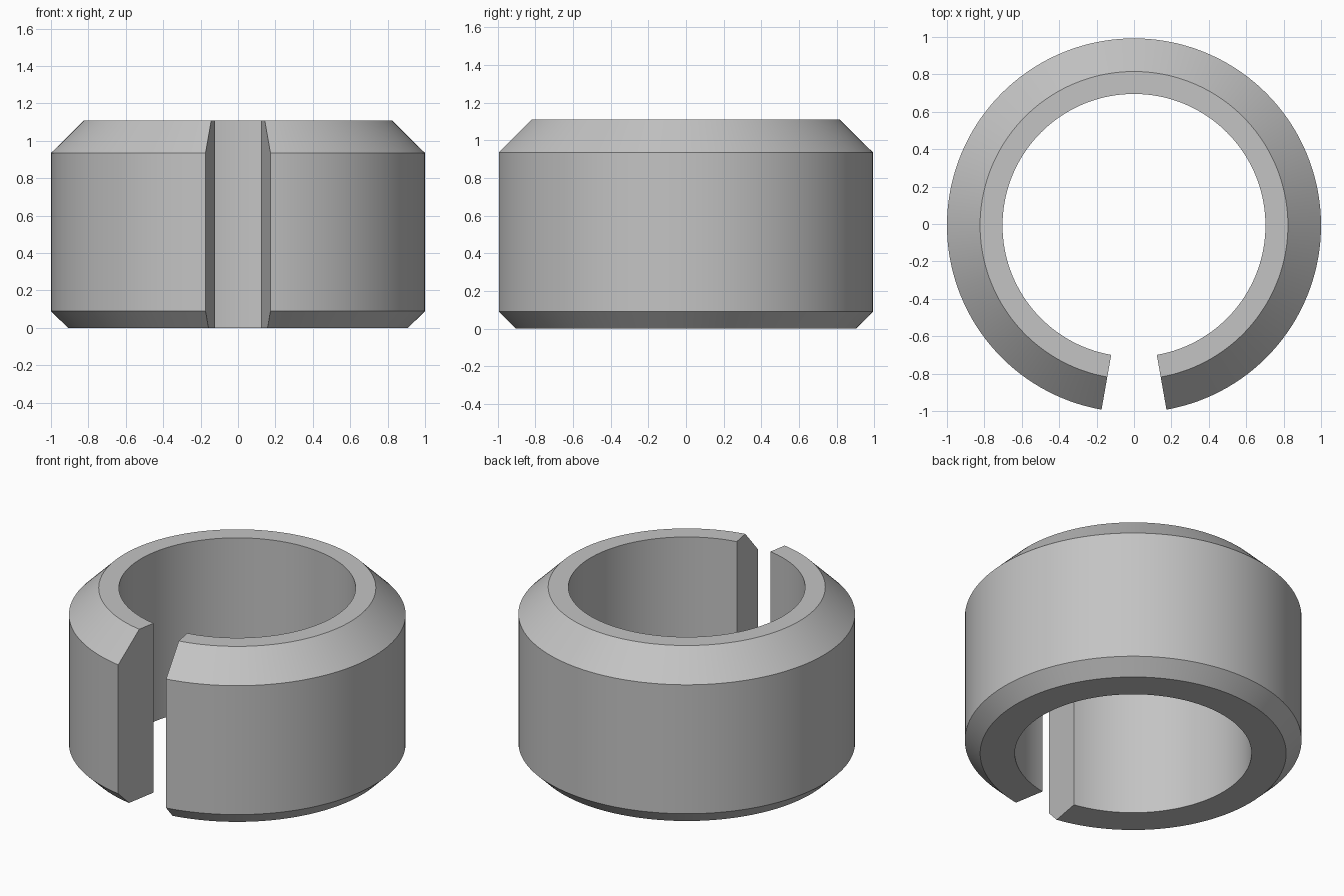
import bpy
import bmesh
import math

cube = bpy.data.objects.get("Cube")
if cube:
    bpy.data.objects.remove(cube, do_unlink=True)

# Plain grey metal
grey = bpy.data.materials.new("grey_metal")
grey.use_nodes = True
colour = (0.55, 0.55, 0.55, 1)
grey.diffuse_color = colour
grey.node_tree.nodes["Principled BSDF"].inputs["Base Color"].default_value = colour

# Ring cross-section: radius, height
profile = [(0.703, 0), (0.909, 0), (1, 0.09), (1, 0.935), (0.823, 1.11), (0.703, 1.11)]
half_gap = math.radians(10)
steps = 136
centre_y = -(1 - math.cos(half_gap)) / 2

# Sweep the section around the ring, leaving the slot open at the front
bm = bmesh.new()
rings = []
for i in range(steps + 1):
    a = -math.pi / 2 + half_gap + (2 * math.pi - 2 * half_gap) * i / steps
    rings.append([bm.verts.new((r * math.cos(a), r * math.sin(a) + centre_y, z))
                  for r, z in profile])
n = len(profile)
for a, b in zip(rings, rings[1:]):
    for j in range(n):
        k = (j + 1) % n
        bm.faces.new((a[j], b[j], b[k], a[k]))

# Flat walls of the slot
bm.faces.new(rings[0])
bm.faces.new(rings[-1][::-1])
bmesh.ops.recalc_face_normals(bm, faces=bm.faces)

mesh = bpy.data.meshes.new("split_ring")
bm.to_mesh(mesh)
bm.free()
mesh.materials.append(grey)
ring = bpy.data.objects.new("split_ring", mesh)
bpy.context.collection.objects.link(ring)

# Smooth round walls with crisp chamfer edges
bpy.ops.object.select_all(action="DESELECT")
ring.select_set(True)
bpy.context.view_layer.objects.active = ring
bpy.ops.object.shade_smooth_by_angle(angle=math.radians(25))
